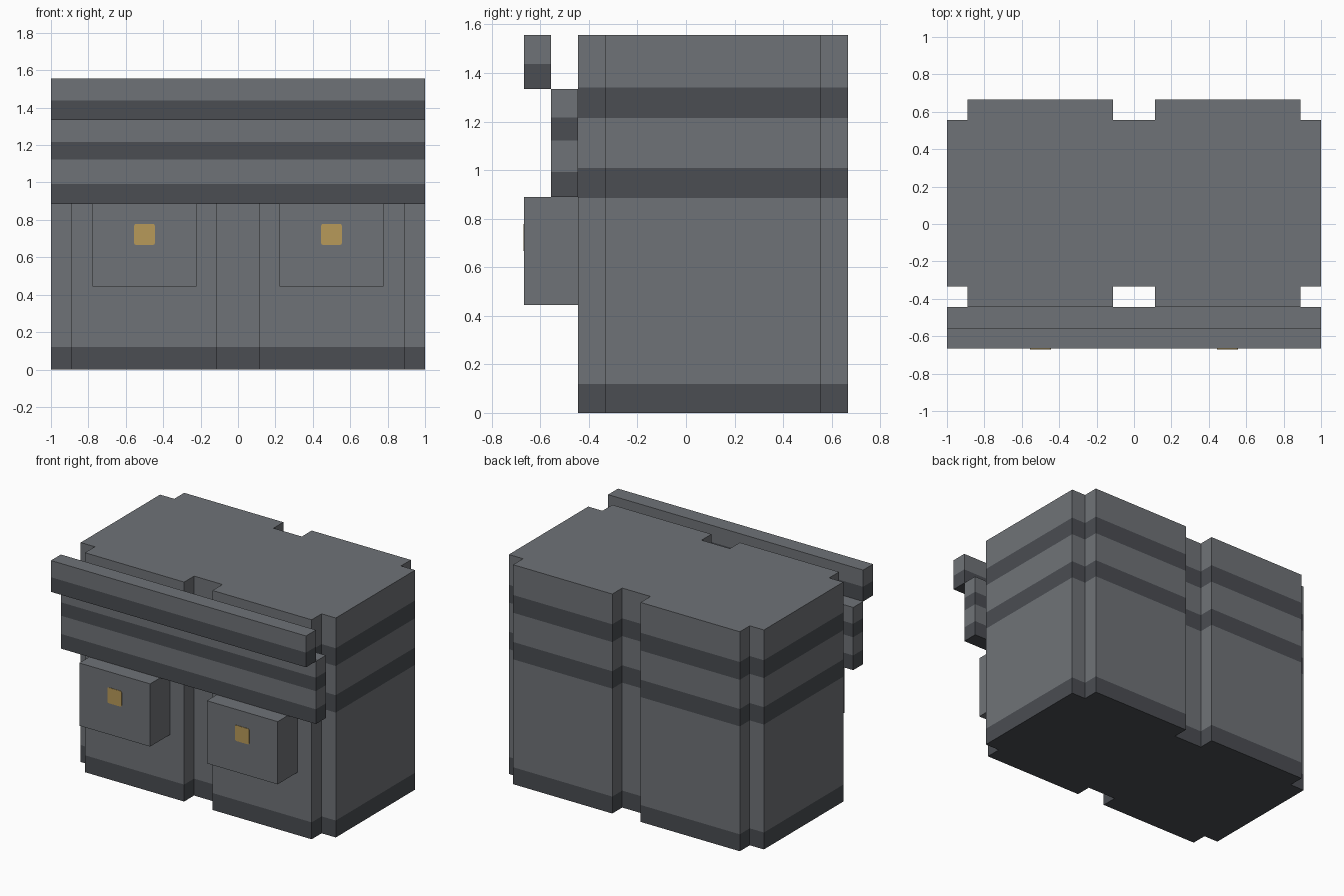
import bpy
import bmesh

cube = bpy.data.objects.get("Cube")
if cube:
    bpy.data.objects.remove(cube, do_unlink=True)

U = 1 / 9  # grid step of the blocky design


def material(name, rgb):
    mat = bpy.data.materials.new(name)
    mat.use_nodes = True
    mat.diffuse_color = (*rgb, 1)
    mat.node_tree.nodes["Principled BSDF"].inputs["Base Color"].default_value = (*rgb, 1)
    return mat


GREY = material("steel grey", (0.159, 0.171, 0.185))
DARK = material("dark grey", (0.069, 0.074, 0.085))
BRASS = material("brass", (0.477, 0.323, 0.102))


def stack(name, outline, levels, mats, dark_bands=()):
    """Extrude an outline upwards through levels; listed bands use the second material."""
    bm = bmesh.new()
    rings = [[bm.verts.new((x, y, z)) for x, y in outline] for z in levels]
    n = len(outline)
    for band, (low, high) in enumerate(zip(rings, rings[1:])):
        for i in range(n):
            j = (i + 1) % n
            face = bm.faces.new((low[i], low[j], high[j], high[i]))
            face.material_index = int(band in dark_bands)
    bottom = bm.faces.new(rings[0][::-1])
    bottom.material_index = int(0 in dark_bands)
    bm.faces.new(rings[-1])
    bmesh.ops.recalc_face_normals(bm, faces=bm.faces)
    mesh = bpy.data.meshes.new(name)
    bm.to_mesh(mesh)
    bm.free()
    for mat in mats:
        mesh.materials.append(mat)
    obj = bpy.data.objects.new(name, mesh)
    bpy.context.collection.objects.link(obj)
    return obj


def rect(x0, x1, y0, y1):
    return [(x0, y0), (x1, y0), (x1, y1), (x0, y1)]


# Main body: notched corners and a groove down the middle of front and back
front, back = -4 * U, 6 * U
quarter = [(U, 0), (U, 1), (8 * U, 1), (8 * U, 0), (9 * U, 0)]
right_front = [(x, front + U * (1 - s)) for x, s in quarter]
right_back = [(x, back - U * (1 - s)) for x, s in reversed(quarter)]
half = right_front + right_back
outline = half + [(-x, y) for x, y in reversed(half)]
stack("body", outline, [0, 0.12, 0.885, 1.008, 1.215, 1.341, 14 * U],
      [GREY, DARK], dark_bands=(0, 2, 4))

# Banded flap panel and the raised rail above it
stack("front_panel", rect(-1, 1, -5 * U, -4 * U),
      [8 * U, 0.993, 1.122, 1.217, 12 * U], [GREY, DARK], dark_bands=(0, 2))
stack("top_rail", rect(-1, 1, -6 * U, -5 * U),
      [12 * U, 1.437, 14 * U], [GREY, DARK], dark_bands=(0,))

# Front pouches with rounded brass buttons
for side, sx in (("left", 1), ("right", -1)):
    cx = sx * 4.5 * U
    stack(side + "_pouch", rect(cx - 2.5 * U, cx + 2.5 * U, -6 * U, -4 * U),
          [4 * U, 8 * U], [GREY])
    button = stack(side + "_button", rect(-U / 2, U / 2, -U / 2, U / 2),
                   [0, 0.003], [BRASS])
    button.rotation_euler.x = 1.570796
    button.location = (cx, -6 * U, 6.5 * U)
    bm = bmesh.new()
    bm.from_mesh(button.data)
    corners = [e for e in bm.edges if abs(e.verts[0].co.z - e.verts[1].co.z) > 0.001]
    bmesh.ops.bevel(bm, geom=corners, offset=0.01, segments=3, affect='EDGES', profile=0.5)
    bm.to_mesh(button.data)
    bm.free()
